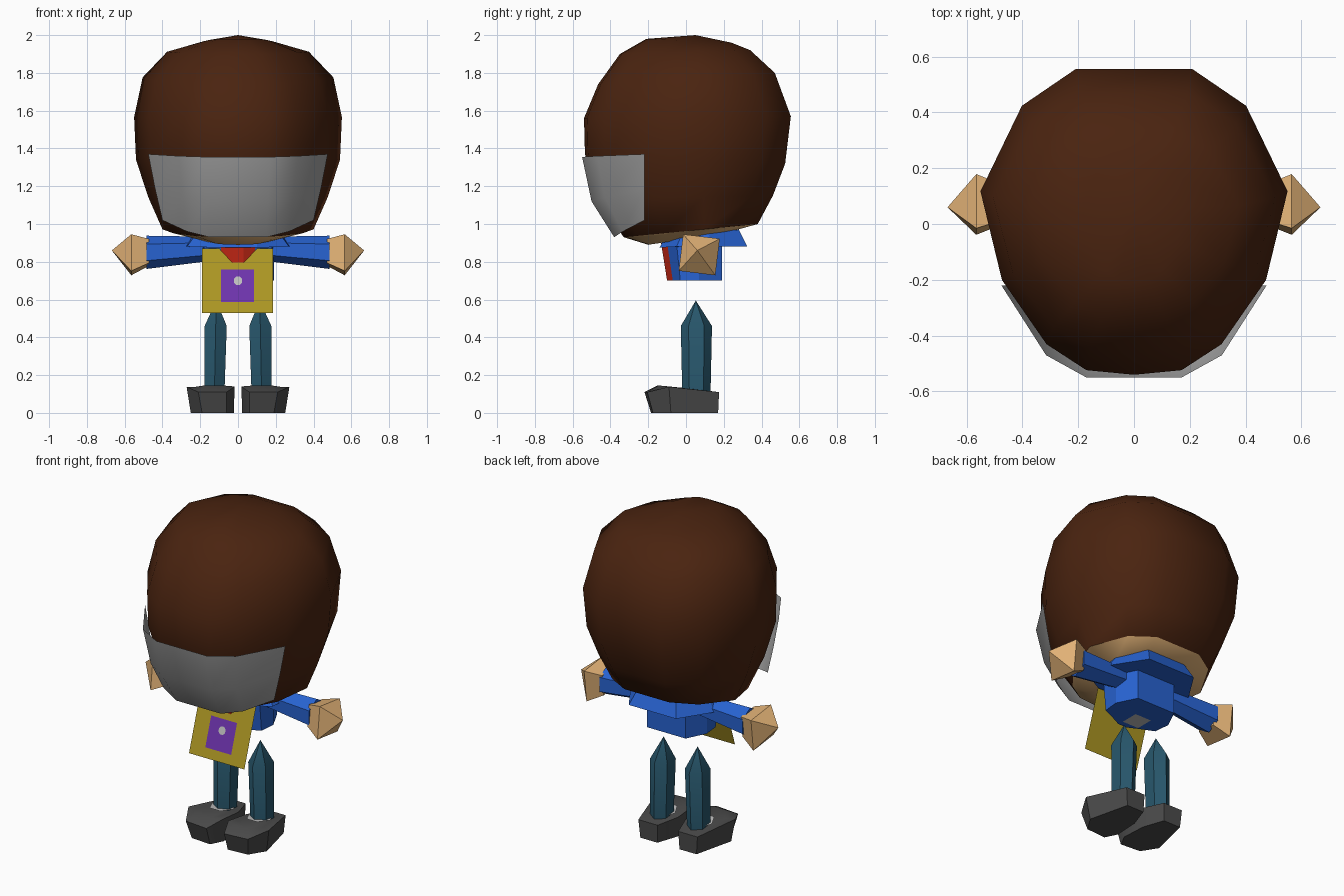
import bpy, bmesh, math
from mathutils import Vector

if "Cube" in bpy.data.objects:
    bpy.data.objects.remove(bpy.data.objects["Cube"])


def material(name, rgb):
    m = bpy.data.materials.new(name)
    m.diffuse_color = (*rgb, 1)
    m.use_nodes = True
    m.node_tree.nodes["Principled BSDF"].inputs["Base Color"].default_value = m.diffuse_color
    return m


BROWN = material("dark brown", (0.068, 0.017, 0.005))
GREY = material("visor grey", (0.36, 0.36, 0.36))
SKIN = material("skin tan", (0.75, 0.44, 0.18))
BLUE = material("bright blue", (0.021, 0.125, 0.64))
RED = material("red", (0.60, 0.022, 0.008))
YELLOW = material("mustard yellow", (0.42, 0.31, 0.017))
PURPLE = material("purple", (0.155, 0.034, 0.42))
TEAL = material("dark teal", (0.021, 0.095, 0.15))
DARK = material("charcoal", (0.07, 0.07, 0.07))
SILVER = material("silver", (0.52, 0.52, 0.52))


def finish(name, bm, mats, smooth=None, mirror=False, closed=True):
    if closed:
        bmesh.ops.recalc_face_normals(bm, faces=bm.faces[:])
    me = bpy.data.meshes.new(name)
    bm.to_mesh(me)
    bm.free()
    ob = bpy.data.objects.new(name, me)
    bpy.context.collection.objects.link(ob)
    for m in mats:
        me.materials.append(m)
    if mirror:
        ob.modifiers.new("Mirror", 'MIRROR')
    if smooth:
        bpy.ops.object.select_all(action='DESELECT')
        ob.select_set(True)
        bpy.context.view_layer.objects.active = ob
        bpy.ops.object.shade_smooth_by_angle(angle=math.radians(smooth))
    return ob


def loft(rings, start=None, end=None, caps=True, cyclic=True):
    """Skin equal-length rings; each end gets a point or a flat cap."""
    bm = bmesh.new()
    vs = [[bm.verts.new(p) for p in r] for r in rings]
    n = len(vs[0])
    for a, b in zip(vs, vs[1:]):
        for i in range(n if cyclic else n - 1):
            j = (i + 1) % n
            bm.faces.new((a[i], a[j], b[j], b[i]))
    for tip, ring in ((start, vs[0]), (end, vs[-1])):
        if tip:
            t = bm.verts.new(tip)
            for i in range(n):
                bm.faces.new((ring[i], ring[(i + 1) % n], t))
        elif caps:
            bm.faces.new(ring)
    return bm


def symmetric(half):
    """Half outline from front to back, completed on the other side."""
    return half + [(-x, *r) for x, *r in reversed(half) if x > 0]


def ngon(n, r, turn=0):
    return [(r * math.cos(turn + math.tau * i / n),
             r * math.sin(turn + math.tau * i / n)) for i in range(n)]


# Head: thirteen-sided rings, skin underneath and brown above
OUTLINE = symmetric([(0, -1), (.31, -.97), (.57, -.8), (.86, -.38),
                     (1, .2), (.73, .76), (.38, 1)])


def head_ring(w, front, back, zf, zb):
    mid, half = (front + back) / 2, (back - front) / 2
    return [(x * w, mid + y * half, zf + (zb - zf) * (y + 1) / 2)
            for x, y in OUTLINE]


head_rings = [head_ring(*r) for r in (
    (.20, -.20, .20, .89, .95),
    (.40, -.33, .38, .93, 1.0),
    (.475, -.46, .46, 1.13, 1.15),
    (.54, -.535, .525, 1.37, 1.32),
    (.55, -.54, .555, 1.56, 1.57),
    (.505, -.465, .47, 1.74, 1.80),
    (.375, -.35, .34, 1.90, 1.92),
    (.18, -.21, .24, 1.98, 1.96))]
bm = loft(head_rings, end=(0, .05, 2.0))
for f in bm.faces:
    f.material_index = int(all(v.co.z < 1.001 for v in f.verts))
finish("head", bm, [BROWN, SKIN], 50)

# Visor: curved sheet around the lower front of the head
rows = [[(.15, -.38, .93), (.27, -.335, .96), (.40, -.22, 1.02)],
        [(.16, -.50, 1.12), (.29, -.43, 1.14), (.44, -.22, 1.19)],
        [(.17, -.55, 1.355), (.315, -.47, 1.36), (.475, -.22, 1.37)]]
rows = [[(-x, y, z) for x, y, z in reversed(r)] + r for r in rows]
finish("visor", loft(rows, caps=False, cyclic=False), [GREY], 40, closed=False)

# Torso: blue jacket with a red shirt front
body = [symmetric([(.03, -.132, .90), (.09, -.10, .90), (.18, -.05, .90),
                   (.19, .07, .90), (.13, .19, .90)]),
        symmetric([(.03, -.10, .70), (.09, -.07, .70), (.18, -.03, .70),
                   (.19, .07, .70), (.13, .19, .70)])]
bm = loft(body)
for f in bm.faces:
    c = f.calc_center_median()
    f.material_index = int(c.y < -.06 and abs(c.x) < .1)
finish("torso", bm, [BLUE, RED])

# Hem patch under the torso
bm = bmesh.new()
bm.faces.new([bm.verts.new((x, y, .697)) for x, y in
              ((-.08, -.06), (-.08, .05), (.03, .05), (.03, -.06))])
finish("hem_patch", bm, [SILVER], closed=False)

# Collar: flared ring below the head
collar = [symmetric([(.10, -.10, .95), (.22, -.02, .95), (.23, .12, .96),
                     (.13, .28, .97)]),
          symmetric([(.10, -.14, .875), (.27, -.05, .88), (.285, .13, .88),
                     (.16, .325, .88)])]
finish("collar", loft(collar), [BLUE])


# Apron panel: leaning sheet with a square and a round badge
def panel_plate(name, outline, mat, lift):
    bm = bmesh.new()
    bm.faces.new([bm.verts.new((x, -.13 + (z - .75) * .33 - lift, z))
                  for x, z in outline])
    finish(name, bm, [mat], closed=False)


def rect(x0, x1, z0, z1):
    return [(x0, z0), (x1, z0), (x1, z1), (x0, z1)]


panel_plate("apron_panel", rect(-.19, .185, .53, .87), YELLOW, 0)
panel_plate("apron_square", rect(-.09, .085, .587, .76), PURPLE, .004)
panel_plate("apron_badge", [(x, z + .70) for x, z in ngon(8, .024, math.pi / 8)],
            SILVER, .008)


# Arms and hands, mirrored
def side_ring(x, z, r, n, turn):
    return [(x, .07 + a, z + b) for a, b in ngon(n, r, turn)]


finish("arms", loft([side_ring(.14, .87, .065, 6, math.pi / 6),
                     side_ring(.30, .86, .075, 6, math.pi / 6),
                     side_ring(.485, .85, .088, 6, math.pi / 6)]),
       [BLUE], 40, mirror=True)
tilt = math.pi / 4 - .12
finish("hands", loft([side_ring(.47, .85, .09, 4, tilt),
                      side_ring(.565, .837, .138, 4, tilt)],
                     end=(.668, .06, .86)), [SKIN], 30, mirror=True)


# Legs: hexagonal posts with pointed tops, mirrored
def leg_ring(x, r, z):
    return [(x + a * .9, .055 + b * 1.1, z) for a, b in ngon(6, r, math.pi / 6)]


finish("legs", loft([leg_ring(.125, .068, .10), leg_ring(.118, .075, .46)],
                    end=(.115, .052, .595)), [TEAL], 40, mirror=True)

# Shoes: wide toes and narrow heels, mirrored
SOLE = [(.03, .04), (.022, -.11), (.06, -.185), (.19, -.175),
        (.25, -.08), (.19, .17), (.075, .17)]
EDGE = [(.025, .04, .12), (.018, -.12, .14), (.06, -.22, .11),
        (.21, -.205, .11), (.272, -.09, .138), (.20, .175, .11),
        (.07, .175, .11)]
TOP = [(.05, .03, .128), (.05, -.09, .14), (.08, -.15, .145),
       (.18, -.145, .145), (.225, -.07, .138), (.17, .13, .115),
       (.09, .13, .115)]
finish("shoes", loft([[(x, y, 0) for x, y in SOLE], EDGE, TOP]),
       [DARK], 30, mirror=True)

# Ankle cuffs: thin plates on top of the shoes, mirrored
bm = bmesh.new()
bm.faces.new([bm.verts.new((.125 + x * .85, .03 + y, .135 - (y + .01) * .1))
              for x, y in ngon(6, .085)])
finish("ankle_cuffs", bm, [SILVER], mirror=True, closed=False)
